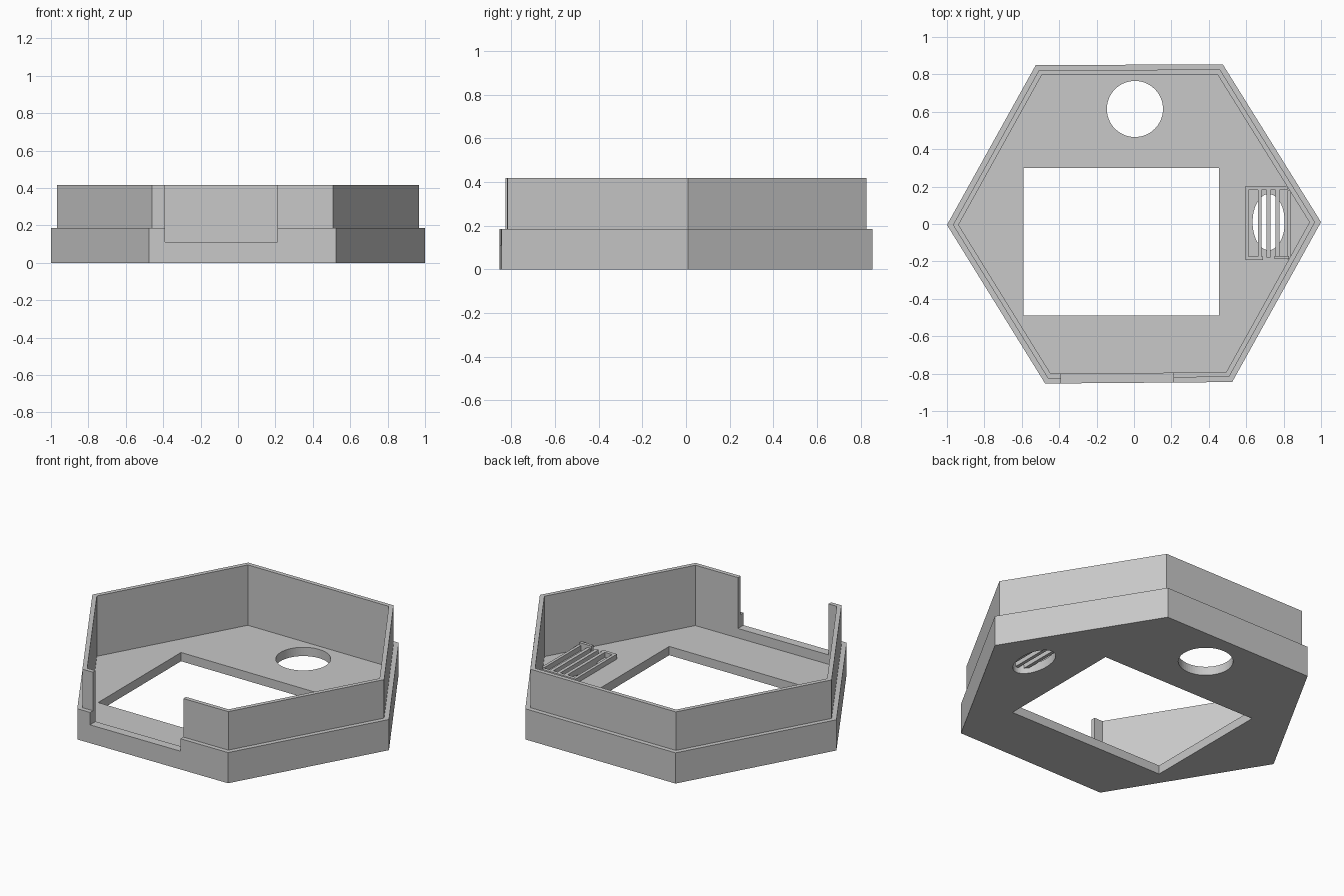
import bpy
import bmesh
from mathutils import Matrix

if "Cube" in bpy.data.objects:
    bpy.data.objects.remove(bpy.data.objects["Cube"], do_unlink=True)

grey = bpy.data.materials.new("light grey plastic")
grey.use_nodes = True
colour = (0.58, 0.58, 0.58, 1)
grey.diffuse_color = colour
grey.node_tree.nodes["Principled BSDF"].inputs["Base Color"].default_value = colour

FLOOR, STEP, TOP = 0.053, 0.185, 0.417
HEX = [(1, 0.01), (0.475, 0.853), (-0.525, 0.85),
       (-1, -0.005), (-0.475, -0.853), (0.525, -0.845)]


def add_object(name, bm):
    bmesh.ops.recalc_face_normals(bm, faces=bm.faces)
    mesh = bpy.data.meshes.new(name)
    bm.to_mesh(mesh)
    bm.free()
    mesh.materials.append(grey)
    obj = bpy.data.objects.new(name, mesh)
    bpy.context.collection.objects.link(obj)
    return obj


def box(name, x, y, z):
    bm = bmesh.new()
    size = [b - a for a, b in (x, y, z)]
    centre = [(a + b) / 2 for a, b in (x, y, z)]
    bmesh.ops.create_cube(bm, size=1, matrix=Matrix.Translation(centre) @ Matrix.Diagonal((*size, 1)))
    return add_object(name, bm)


def cylinder(name, x, y, rx, ry):
    bm = bmesh.new()
    bmesh.ops.create_cone(bm, cap_ends=True, segments=64, radius1=1, radius2=1, depth=1,
                          matrix=Matrix.Translation((x, y, 0)) @ Matrix.Diagonal((rx, ry, 0.5, 1)))
    return add_object(name, bm)


def cut(target, cutter):
    cutter.hide_render = True
    mod = target.modifiers.new("cut", 'BOOLEAN')
    mod.operation = 'DIFFERENCE'
    mod.solver = 'EXACT'
    mod.object = cutter
    bpy.context.view_layer.objects.active = target
    bpy.ops.object.modifier_apply(modifier=mod.name)
    bpy.data.objects.remove(cutter, do_unlink=True)


# Hexagonal tray: stepped outer wall, thin rim, flat floor
bm = bmesh.new()
profile = [(1, 0), (1, STEP), (0.968, STEP), (0.968, TOP), (0.938, TOP), (0.938, FLOOR)]
rings = [[bm.verts.new((x * s, y * s, z)) for x, y in HEX] for s, z in profile]
for low, high in zip(rings, rings[1:]):
    for i in range(6):
        j = (i + 1) % 6
        bm.faces.new((low[i], low[j], high[j], high[i]))
bm.faces.new(rings[0])
bm.faces.new(rings[-1])
tray = add_object("hexagonal_tray", bm)

# Openings: screen, round hole, vent and front notch
cut(tray, box("screen_cutter", (-0.59, 0.455), (-0.49, 0.30), (-0.2, 0.2)))
cut(tray, cylinder("round_hole_cutter", 0.005, 0.615, 0.15, 0.15))
cut(tray, cylinder("vent_cutter", 0.72, 0.01, 0.086, 0.15))
cut(tray, box("notch_cutter", (-0.39, 0.21), (-1, -0.7), (0.11, 0.6)))

# Vent frame and slats standing on the floor
RIDGE = (FLOOR - 0.005, FLOOR + 0.03)
box("vent_frame_inner", (0.595, 0.613), (-0.19, 0.2), RIDGE)
box("vent_frame_outer", (0.82, 0.837), (-0.19, 0.18), RIDGE)
box("vent_frame_back", (0.595, 0.82), (0.183, 0.203), RIDGE)
box("vent_frame_front_left", (0.595, 0.69), (-0.193, -0.173), RIDGE)
box("vent_frame_front_right", (0.75, 0.83), (-0.188, -0.17), (FLOOR - 0.005, FLOOR + 0.045))
for i, x in enumerate((0.672, 0.719, 0.767)):
    box(f"vent_slat_{i + 1}", (x - 0.01, x + 0.01), (-0.18, 0.19), (FLOOR - 0.02, FLOOR + 0.03))
